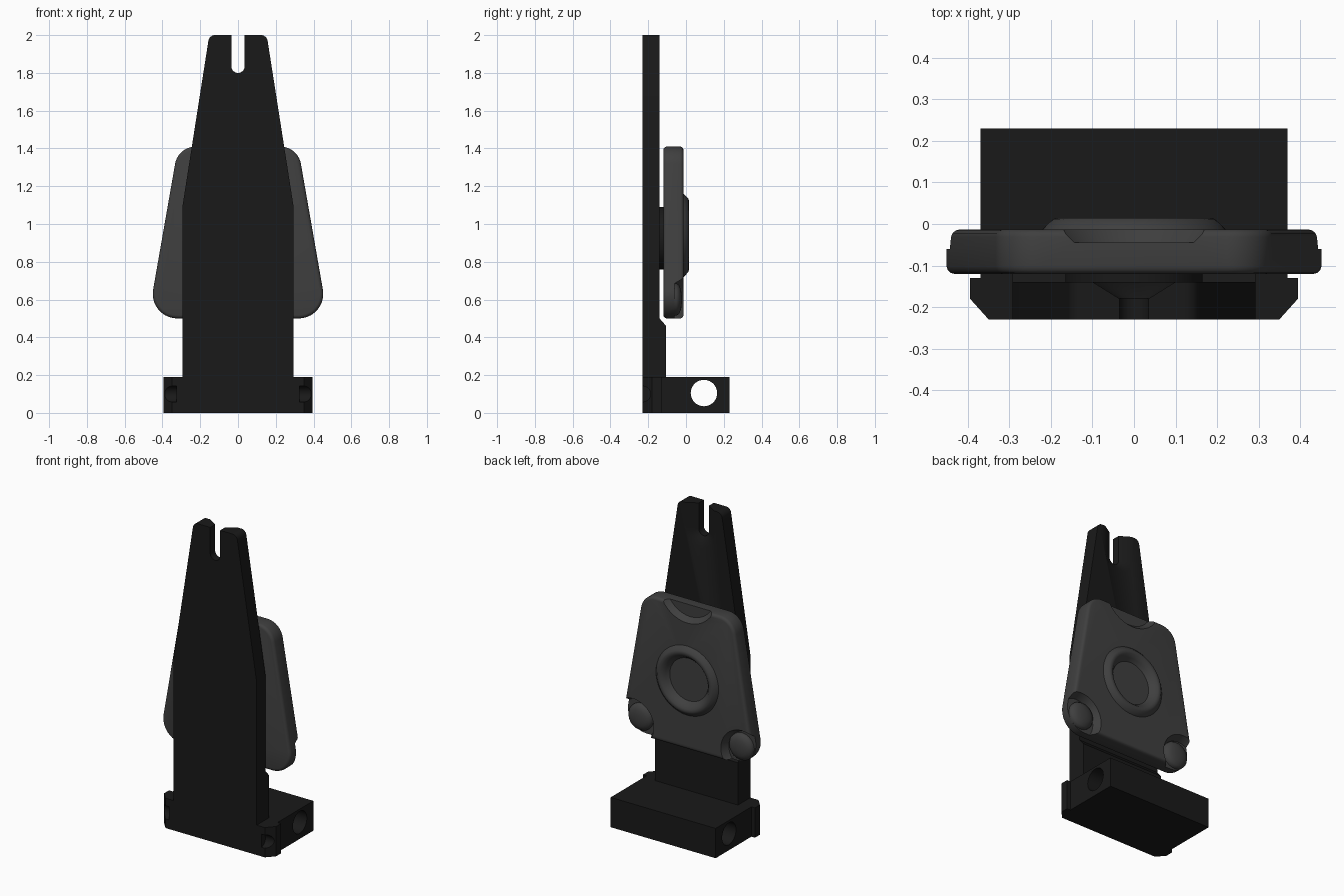
import bpy, bmesh, math
from mathutils import Vector

if "Cube" in bpy.data.objects:
    bpy.data.objects.remove(bpy.data.objects["Cube"])


def material(name, v):
    m = bpy.data.materials.new(name)
    m.diffuse_color = (v, v, v, 1)
    m.use_nodes = True
    m.node_tree.nodes["Principled BSDF"].inputs["Base Color"].default_value = m.diffuse_color
    return m


BLACK = material("black_metal", 0.01)
GREY = material("dark_grey_pad", 0.05)
PLACE = {"x": lambda u, v, t: (t, u, v),
         "y": lambda u, v, t: (u, t, v),
         "z": lambda u, v, t: (u, v, t)}


def loft(name, rings, axis, mat):
    """Solid through equal-length 2D rings: [(points, position on axis), ...]"""
    bm = bmesh.new()
    loops = [[bm.verts.new(PLACE[axis](u, v, t)) for u, v in pts] for pts, t in rings]
    n = len(loops[0])
    for a, b in zip(loops, loops[1:]):
        for i in range(n):
            bm.faces.new((a[i], a[(i + 1) % n], b[(i + 1) % n], b[i]))
    bm.faces.new(loops[0])
    bm.faces.new(loops[-1])
    bmesh.ops.recalc_face_normals(bm, faces=bm.faces[:])
    mesh = bpy.data.meshes.new(name)
    bm.to_mesh(mesh)
    bm.free()
    mesh.materials.append(mat)
    ob = bpy.data.objects.new(name, mesh)
    bpy.context.collection.objects.link(ob)
    return ob


def prism(name, pts, axis, a, b, mat):
    return loft(name, [(pts, a), (pts, b)], axis, mat)


def circle(cu, cv, r, n=40):
    return [(cu + r * math.cos(2 * math.pi * i / n), cv + r * math.sin(2 * math.pi * i / n))
            for i in range(n)]


def rounded(corners, n=10):
    """Polygon from (u, v, radius) corners, with radius 0 left sharp."""
    out = []
    for i, (u, v, r) in enumerate(corners):
        p = Vector((u, v))
        if r == 0:
            out.append((u, v))
            continue
        d1 = (Vector(corners[i - 1][:2]) - p).normalized()
        d2 = (Vector(corners[(i + 1) % len(corners)][:2]) - p).normalized()
        half = d1.angle(d2) / 2
        c = p + (d1 + d2).normalized() * (r / math.sin(half))
        s = (p + d1 * (r / math.tan(half)) - c).normalized()
        e = (p + d2 * (r / math.tan(half)) - c).normalized()
        for k in range(n + 1):
            out.append(tuple(c + s.slerp(e, k / n) * r))
    return out


def apply(ob, mod):
    bpy.context.view_layer.objects.active = ob
    bpy.ops.object.modifier_apply(modifier=mod.name)


def cut(ob, cutter):
    cutter.hide_render = True
    mod = ob.modifiers.new("cut", "BOOLEAN")
    mod.operation = "DIFFERENCE"
    mod.solver = "EXACT"
    mod.object = cutter
    apply(ob, mod)
    bpy.data.objects.remove(cutter)


def smooth(ob, angle=35):
    bpy.ops.object.select_all(action="DESELECT")
    ob.select_set(True)
    bpy.context.view_layer.objects.active = ob
    bpy.ops.object.shade_smooth_by_angle(angle=math.radians(angle))


# Base block with a wider, chamfered front flange
right = [(0.35, -0.23), (0.395, -0.18), (0.395, -0.13), (0.37, -0.13), (0.37, 0.23)]
outline = right + [(-x, y) for x, y in reversed(right)]
base = prism("base_block", outline, "z", 0, 0.19, BLACK)
cut(base, prism("cross_hole", circle(0.095, 0.105, 0.07), "x", -0.5, 0.5, BLACK))
for s in (-1, 1):
    cut(base, prism("flange_dimple", circle(-0.23, 0.1, 0.042), "x", s * 0.325, s * 0.5, BLACK))
smooth(base)

# Tall tapered upright with rounded tip
upright = prism("upright_plate", rounded([(-0.293, 0.19, 0), (0.293, 0.19, 0), (0.293, 1.1, 0),
                (0.152, 2, 0.035), (-0.152, 2, 0.035), (-0.293, 1.1, 0)]), "y", -0.23, -0.14, BLACK)


# Slot in the tip, flared on the back side
def slot(r):
    arc = [(r * math.cos(math.pi + math.pi * i / 20), 1.835 + r * math.sin(math.pi + math.pi * i / 20))
           for i in range(21)]
    return arc + [(r, 2.1), (-r, 2.1)]


cut(upright, loft("slot_cutter", [(slot(0.035), -0.25), (slot(0.035), -0.18),
                                  (slot(0.115), -0.13)], "y", BLACK))
smooth(upright)

# Thicker lower part of the upright, seen from the side as a step
prism("upright_foot", [(-0.16, 0.19), (-0.105, 0.19), (-0.105, 0.46), (-0.14, 0.5), (-0.16, 0.5)],
      "x", -0.293, 0.293, BLACK)

# Spacer between upright and pad
smooth(prism("pad_spacer", circle(0, 0.925, 0.165), "y", -0.15, -0.11, BLACK))

# Trapezoid pad with rounded corners and softened edges
pad = prism("pad", rounded([(-0.476, 0.5, 0.13), (0.476, 0.5, 0.13),
                            (0.317, 1.41, 0.11), (-0.317, 1.41, 0.11)]), "y", -0.12, -0.013, GREY)
bevel = pad.modifiers.new("soft_edge", "BEVEL")
bevel.width = 0.018
bevel.segments = 3
bevel.limit_method = "ANGLE"
bevel.angle_limit = math.radians(50)
apply(pad, bevel)
cut(pad, prism("bowl_cutter", circle(0, 0.94, 0.165), "y", -0.1, 0.1, GREY))
cut(pad, loft("top_notch", [(circle(0, 1.51, 0.175), -0.045), (circle(0, 1.51, 0.215), 0.0)],
              "y", GREY))
for s in (-1, 1):
    cut(pad, loft("corner_recess", [(circle(s * 0.385, 0.575, 0.125), -0.06),
                                    (circle(s * 0.385, 0.575, 0.155), 0.0)], "y", GREY))
smooth(pad)

# Low domed feet inside the corner recesses
for s, side in ((-1, "left"), (1, "right")):
    rings = [(circle(s * 0.355, 0.6, r), y) for r, y in
             ((0.085, -0.08), (0.085, -0.05), (0.075, -0.036), (0.05, -0.026), (0.02, -0.022))]
    smooth(loft("corner_button_" + side, rings, "y", GREY), 50)

# Raised ring with a dished centre
profile = [(0.225, -0.03), (0.22, -0.012), (0.195, 0.012), (0.185, 0.015), (0.17, 0.013),
           (0.15, -0.008), (0.13, -0.038), (0.1, -0.06), (0.045, -0.075), (0.04, -0.095)]
ring = loft("dished_ring", [(circle(0, 0.94, r, 48), y) for r, y in profile], "y", GREY)
smooth(ring, 50)
